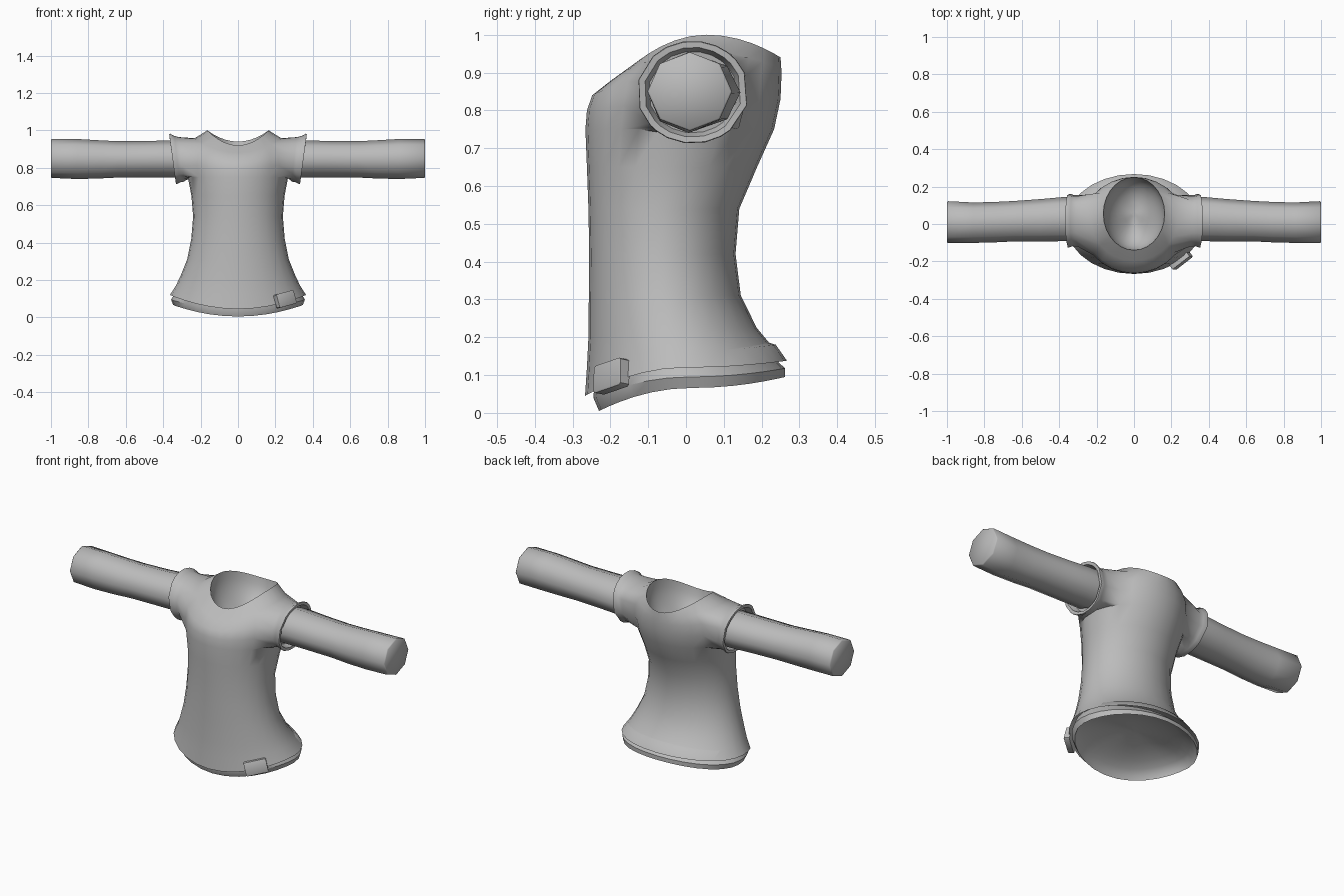
import bpy, bmesh, math
from mathutils import Matrix, Vector

if "Cube" in bpy.data.objects:
    bpy.data.objects.remove(bpy.data.objects["Cube"])

grey = bpy.data.materials.new("grey cloth")
grey.diffuse_color = (0.5, 0.5, 0.5, 1)
grey.use_nodes = True
grey.node_tree.nodes["Principled BSDF"].inputs["Base Color"].default_value = grey.diffuse_color
N = 28


def finish(bm, name, angle=40):
    bmesh.ops.recalc_face_normals(bm, faces=bm.faces)
    mesh = bpy.data.meshes.new(name)
    bm.to_mesh(mesh)
    bm.free()
    obj = bpy.data.objects.new(name, mesh)
    bpy.context.collection.objects.link(obj)
    mesh.materials.append(grey)
    bpy.ops.object.select_all(action='DESELECT')
    obj.select_set(True)
    bpy.context.view_layer.objects.active = obj
    bpy.ops.object.shade_smooth_by_angle(angle=math.radians(angle))
    return obj


def skin(bm, rows, skip=lambda r, i: False):
    """Join rows of vertices with quads, leaving out skipped cells."""
    n = len(rows[0])
    for r, (a, b) in enumerate(zip(rows, rows[1:])):
        for i in range(n):
            j = (i + 1) % n
            if not skip(r, i):
                bm.faces.new((a[i], a[j], b[j], b[i]))


def make_rows(bm, rings):
    return [[bm.verts.new(p) for p in r] for r in rings]


def body_ring(zf, zs, zb, rx, yf, yb):
    """Oval ring whose height differs at front, side and back."""
    pts = []
    for i in range(N):
        t = 2 * math.pi * i / N
        c, s = math.cos(t), math.sin(t)
        z = zs + ((zf if s < 0 else zb) - zs) * s * s
        pts.append((rx * c, (yf + yb) / 2 + (yb - yf) / 2 * s, z))
    return pts


def bowl(ring, depth, steps=6):
    """Rings shrinking from a rim to a rounded hollow."""
    mid = sum((Vector(p) for p in ring), Vector()) / len(ring)
    out = []
    for k in range(1, steps + 1):
        a = k / (steps + 0.3) * math.pi / 2
        out.append([mid + (Vector(p) - mid) * math.cos(a)
                    + Vector((0, 0, depth * math.sin(a))) for p in ring])
    return out


def arm_ring(side, x, yc, zc, ry, rz, angles, lean=0.0):
    return [(side * (x + lean * math.sin(t)), yc + ry * math.cos(t),
             zc + rz * math.sin(t)) for t in angles]


# Shirt body: front z, side z, back z, half width, front y, back y
torso = [body_ring(*r) for r in (
    (.045, .12, .138, .364, -.267, .267),
    (.12, .17, .178, .332, -.262, .226),
    (.20, .225, .225, .306, -.258, .187),
    (.31, .31, .31, .272, -.257, .145),
    (.42, .42, .42, .250, -.256, .131),
    (.54, .54, .54, .240, -.258, .141),
    (.65, .65, .65, .249, -.262, .188),
    (.75, .75, .75, .268, -.266, .233),
    (.80, .82, .83, .280, -.262, .250),
    (.84, .90, .88, .272, -.248, .252),
    (.88, .958, .91, .232, -.197, .252),
    (.92, 1.0, .94, .164, -.140, .250))]
inside = bowl(torso[0], .10, 3)[::-1]
bm = bmesh.new()
rows = make_rows(bm, inside + torso + bowl(torso[-1], -.18))
first, low, high, half = len(inside), 7, 10, 3


def in_armhole(r, i):
    across = min((i + .5) % (N / 2), N / 2 - (i + .5) % (N / 2))
    return low <= r - first < high and across < half


skin(bm, rows, in_armhole)
bm.faces.new(rows[0][::-1])
bm.faces.new(rows[-1])

# Short sleeves grow out of the armholes and end in a thick flared cuff
for side, start in ((1, 0), (-1, N // 2)):
    cols = [(start + k) % N for k in range(-half, half + 1)]
    a, b = first + low, first + high
    rim = ([rows[a][c] for c in cols]
           + [rows[r][cols[-1]] for r in range(a + 1, b)]
           + [rows[b][c] for c in cols[::-1]]
           + [rows[r][cols[0]] for r in range(b - 1, a, -1)])
    angles = [math.atan2((v.co.z - .85) / .10, (v.co.y - .005) / .15)
              for v in rim]
    sleeve = make_rows(bm, [arm_ring(side, x, .018, zc, ry, rz, angles, lean)
                            for x, zc, ry, rz, lean in (
        (.300, .845, .142, .120, .012),
        (.325, .846, .141, .125, .016),
        (.345, .848, .148, .136, .018),
        (.350, .848, .147, .134, .018),
        (.349, .848, .130, .119, .018),
        (.315, .848, .118, .108, .018))])
    skin(bm, [rim] + sleeve)
    bm.faces.new(sleeve[-1])
finish(bm, "shirt_body", 55)

# Under layer showing below the hem
band = [body_ring(*r) for r in (
    (.005, .066, .095, .346, -.230, .262),
    (.04, .095, .118, .358, -.245, .262),
    (.10, .150, .160, .325, -.240, .215))]
bm = bmesh.new()
rows = make_rows(bm, bowl(band[0], .09)[::-1] + band)
skin(bm, rows)
bm.faces.new(rows[0][::-1])
finish(bm, "under_layer")

# Long inner sleeves, slightly wavy, eight sided
eight = [math.pi * k / 4 for k in range(8)]
for side, label in ((-1, "left"), (1, "right")):
    bm = bmesh.new()
    rows = make_rows(bm, [arm_ring(side, *r, eight) for r in (
        (.31, .026, .847, .117, .100),
        (.38, .026, .847, .118, .099),
        (.50, .020, .846, .113, .097),
        (.64, .015, .845, .108, .097),
        (.74, .010, .845, .108, .102),
        (.86, .007, .847, .108, .107),
        (.995, .010, .850, .112, .104),
        (1.0, .010, .850, .107, .100))])
    skin(bm, rows)
    bm.faces.new(rows[0][::-1])
    bm.faces.new(rows[-1])
    finish(bm, label + "_long_sleeve", 60)

# Small cloth tag wrapped over the hem
bm = bmesh.new()
bmesh.ops.create_cube(bm, size=1)
bmesh.ops.bevel(bm, geom=[e for e in bm.edges], offset=.06, segments=1,
                affect='EDGES')
bmesh.ops.transform(bm, verts=bm.verts, matrix=(
    Matrix.Translation((.252, -.197, .097))
    @ Matrix.Rotation(math.radians(38), 4, 'Z')
    @ Matrix.Rotation(math.radians(-12), 4, 'Y')
    @ Matrix.Rotation(math.radians(-10), 4, 'X')
    @ Matrix.Diagonal((.118, .033, .074, 1))))
finish(bm, "hem_tag")
